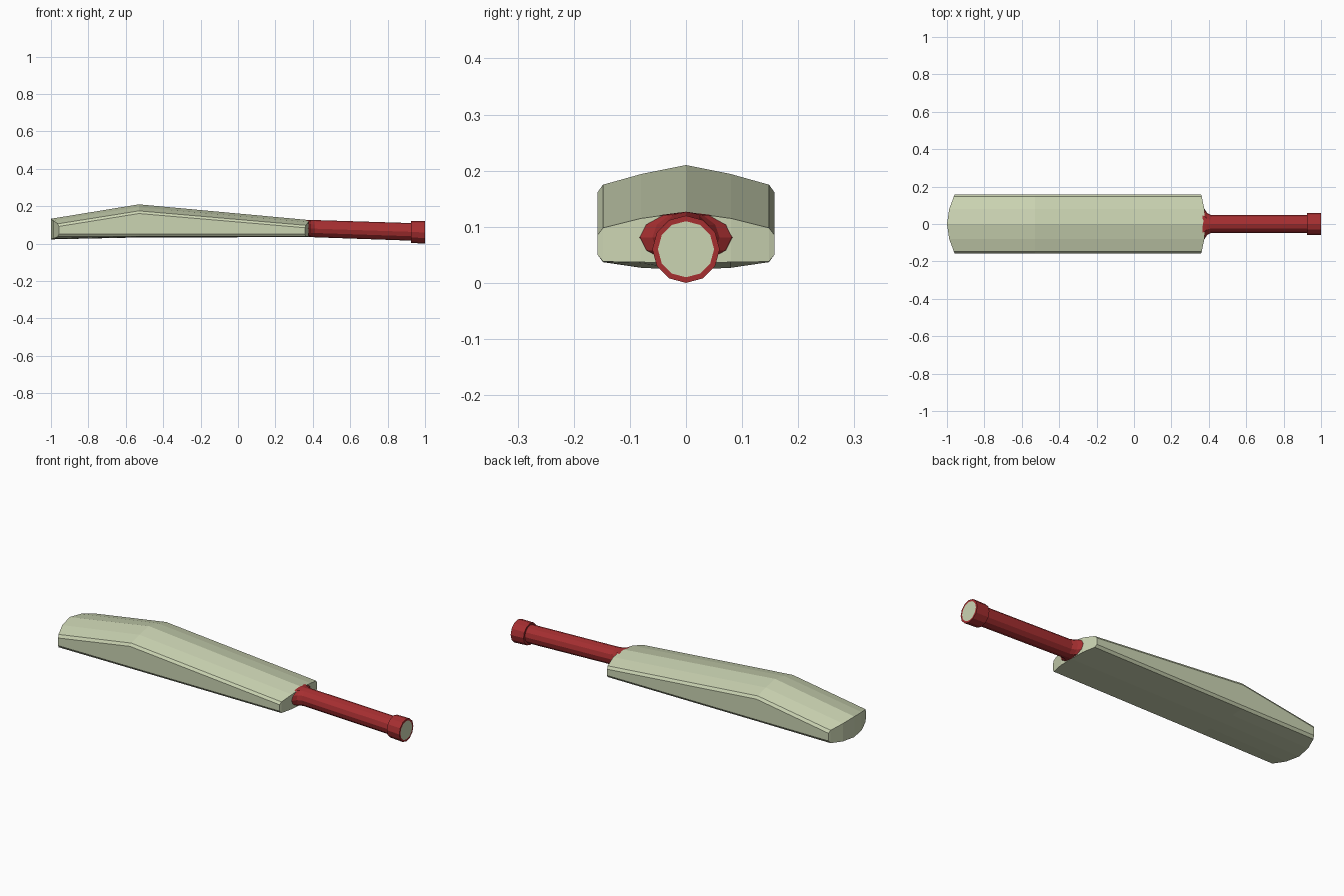
import bpy, bmesh, math

if "Cube" in bpy.data.objects:
    bpy.data.objects.remove(bpy.data.objects["Cube"])


def material(name, rgb):
    m = bpy.data.materials.new(name)
    m.diffuse_color = (*rgb, 1)
    m.use_nodes = True
    m.node_tree.nodes["Principled BSDF"].inputs["Base Color"].default_value = m.diffuse_color
    return m


wood = material("pale willow", (0.60, 0.66, 0.45))
rubber = material("red grip", (0.38, 0.028, 0.03))


def loft(name, rings, mats):
    """Skin a list of equal-length closed rings; returns bmesh and vertex rings."""
    bm = bmesh.new()
    vs = [[bm.verts.new(p) for p in ring] for ring in rings]
    n = len(rings[0])
    for a, b in zip(vs, vs[1:]):
        for i in range(n):
            j = (i + 1) % n
            bm.faces.new((a[i], a[j], b[j], b[i]))
    return bm, vs


def finish(bm, name, mats):
    bmesh.ops.recalc_face_normals(bm, faces=bm.faces[:])
    me = bpy.data.meshes.new(name)
    bm.to_mesh(me)
    bm.free()
    for m in mats:
        me.materials.append(m)
    ob = bpy.data.objects.new(name, me)
    bpy.context.collection.objects.link(ob)
    return ob


# Blade: half sections from centre to edge as (x, top z, bottom z), mirrored in y
half_y = (0, 0.08, 0.148, 0.158)
toe = ((-1.0, 0.135, 0.025), (-0.988, 0.125, 0.029), (-0.963, 0.108, 0.039), (-0.958, 0.094, 0.053))
swell = ((-0.53, 0.212, 0.035), (-0.53, 0.196, 0.037), (-0.53, 0.177, 0.040), (-0.53, 0.163, 0.053))
shoulder = ((0.38, 0.128, 0.037), (0.376, 0.117, 0.039), (0.362, 0.100, 0.040), (0.358, 0.087, 0.053))


def blade_ring(half):
    pts = [(x, -y, t, b) for y, (x, t, b) in zip(half_y, half)][:0:-1]
    pts += [(x, y, t, b) for y, (x, t, b) in zip(half_y, half)]
    return [(x, y, t) for x, y, t, b in pts] + [(x, y, b) for x, y, t, b in pts[::-1]]


bm, vs = loft("blade", [blade_ring(h) for h in (toe, swell, shoulder)], [wood])
for ring in (vs[0], vs[-1]):          # end caps follow the curved outline
    n = len(ring)
    for i in range(n // 2 - 1):
        bm.faces.new((ring[i], ring[i + 1], ring[n - 2 - i], ring[n - 1 - i]))
finish(bm, "blade", [wood])

# Handle: twelve-sided rings (x, centre z, y radius, z radius), flared at the blade
stations = ((0.366, 0.083, 0.093, 0.046), (0.378, 0.083, 0.080, 0.046),
            (0.390, 0.083, 0.060, 0.046), (0.412, 0.082, 0.047, 0.046),
            (0.925, 0.065, 0.047, 0.047), (0.925, 0.064, 0.058, 0.058),
            (1.0, 0.062, 0.060, 0.060), (1.0, 0.062, 0.050, 0.050))
rings = [[(x, ry * math.sin(k * math.pi / 6), cz + rz * math.cos(k * math.pi / 6))
          for k in range(12)] for x, cz, ry, rz in stations]
bm, vs = loft("handle", rings, [rubber, wood])
bm.faces.new(vs[0])
end = bm.faces.new(vs[-1])            # bare wood showing at the butt
end.material_index = 1
ob = finish(bm, "handle", [rubber, wood])

# Rest the bat on the ground
low = min(v.co.z for v in ob.data.vertices)
for o in bpy.context.collection.objects:
    for v in o.data.vertices:
        v.co.z -= low
